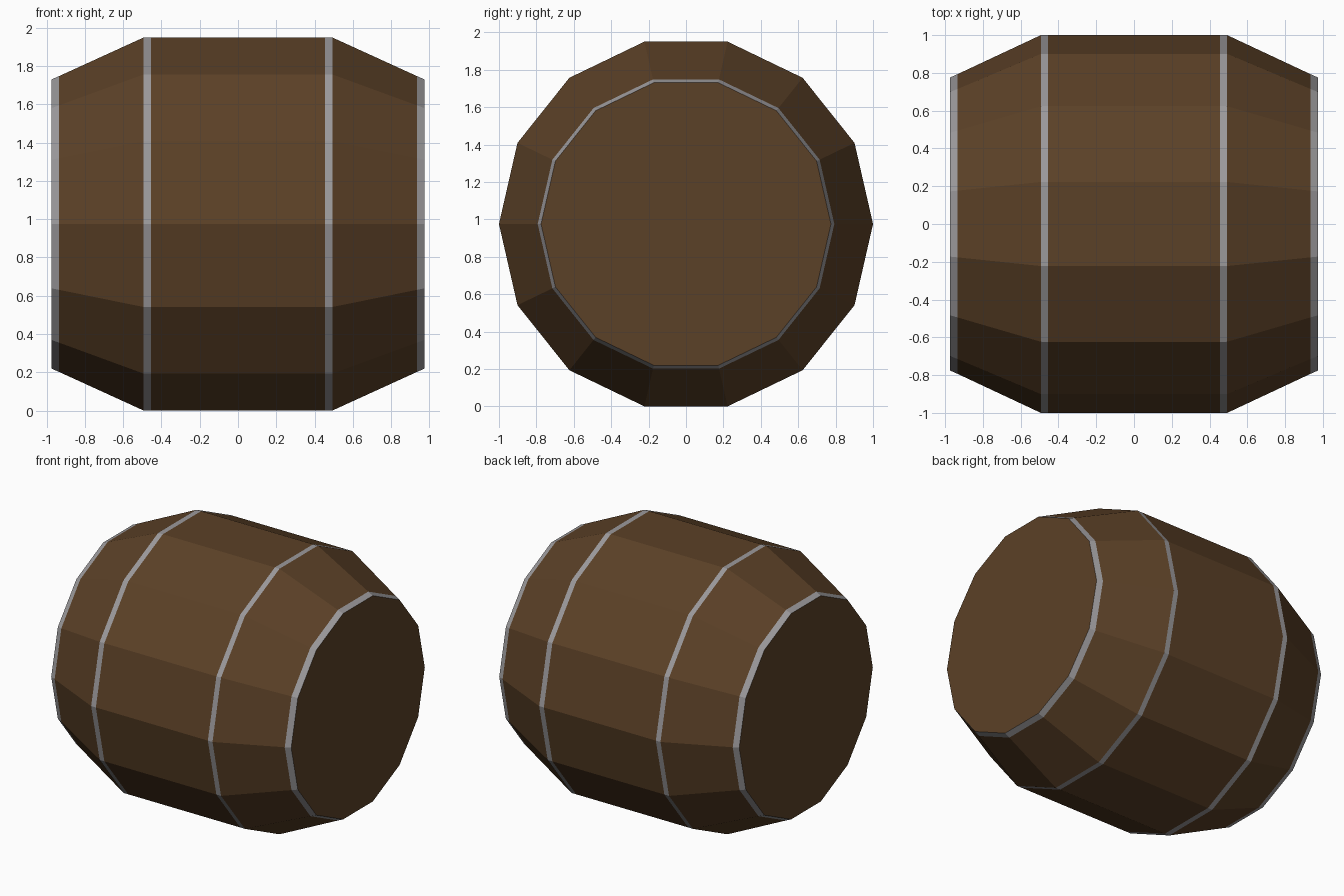
import bpy, bmesh, math

if "Cube" in bpy.data.objects:
    bpy.data.objects.remove(bpy.data.objects["Cube"])

SIDES = 14
CENTRE_Z = math.cos(math.pi / SIDES)   # rests on a flat stave


def material(name, rgb):
    m = bpy.data.materials.new(name)
    m.diffuse_color = (*rgb, 1)
    m.use_nodes = True
    m.node_tree.nodes["Principled BSDF"].inputs["Base Color"].default_value = m.diffuse_color
    return m


wood = material("brown_wood", (0.105, 0.052, 0.020))
metal = material("grey_metal", (0.33, 0.32, 0.33))

# Half profile along the barrel axis: (x, radius)
half = [(0.455, 1.0), (0.493, 1.0), (0.935, 0.793), (0.975, 0.775)]
profile = [(-x, r) for x, r in reversed(half)] + half

# Barrel body: rings of vertices joined by staves and hoops
bm = bmesh.new()
rings = []
for x, r in profile:
    rings.append([bm.verts.new((x, r * math.cos(a), CENTRE_Z + r * math.sin(a)))
                  for a in (2 * math.pi * i / SIDES for i in range(SIDES))])
for s in range(len(rings) - 1):
    for i in range(SIDES):
        j = (i + 1) % SIDES
        f = bm.faces.new((rings[s][i], rings[s][j], rings[s + 1][j], rings[s + 1][i]))
        # Narrow sections are metal hoops
        f.material_index = 1 if profile[s + 1][0] - profile[s][0] < 0.1 else 0

# End lids
bm.faces.new(rings[0])
bm.faces.new(rings[-1])
bmesh.ops.recalc_face_normals(bm, faces=bm.faces)

mesh = bpy.data.meshes.new("barrel")
bm.to_mesh(mesh)
bm.free()
mesh.materials.append(wood)
mesh.materials.append(metal)
bpy.context.collection.objects.link(bpy.data.objects.new("barrel", mesh))
